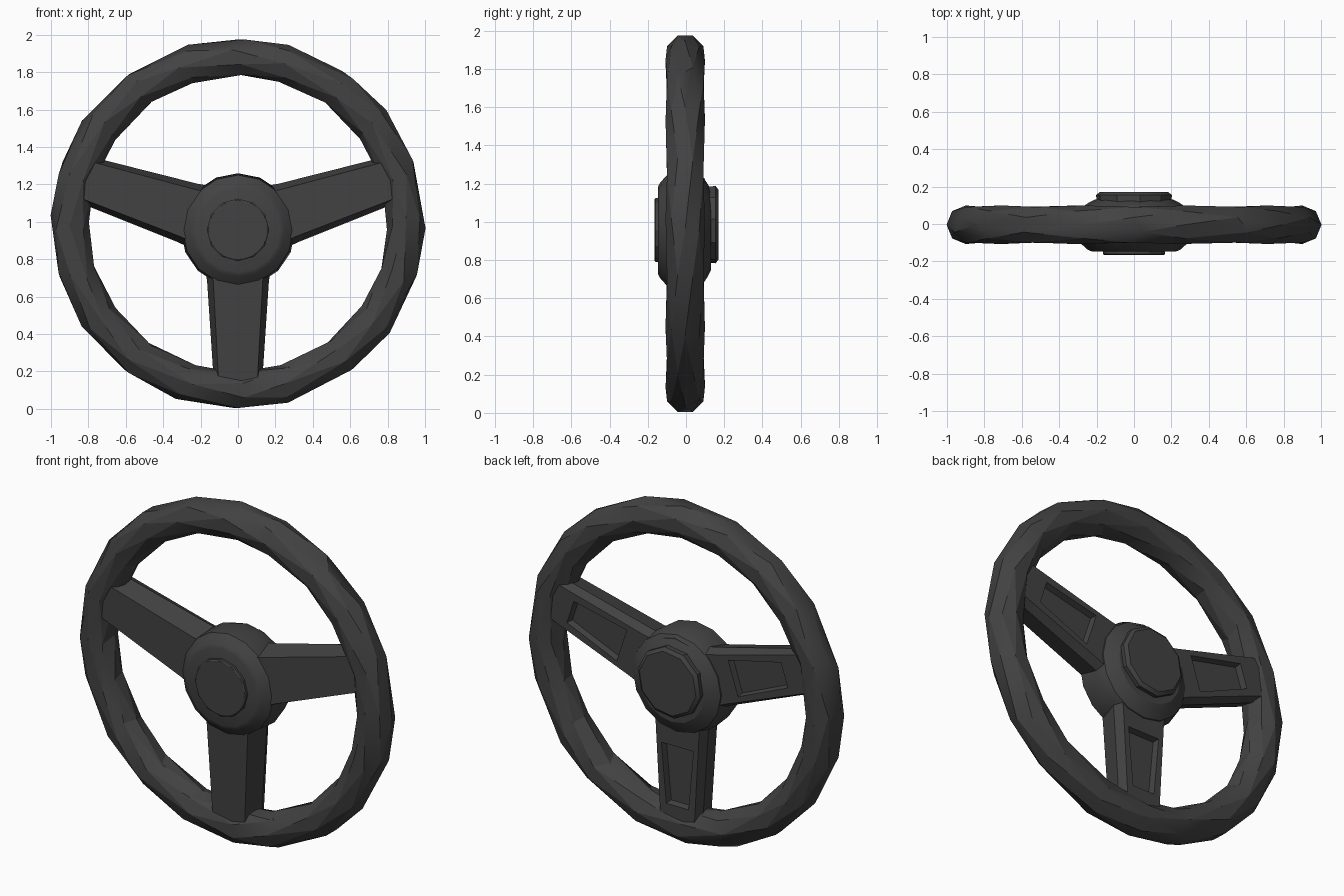
import bpy, bmesh, math, random
from mathutils import Matrix, Vector

random.seed(4)
cube = bpy.data.objects.get("Cube")
if cube:
    bpy.data.objects.remove(cube, do_unlink=True)

rubber = bpy.data.materials.new("charcoal rubber")
rubber.use_nodes = True
COLOR = (0.055, 0.055, 0.055, 1)
rubber.diffuse_color = COLOR
rubber.node_tree.nodes["Principled BSDF"].inputs["Base Color"].default_value = COLOR


def finish(name, bm, angle=25):
    bmesh.ops.recalc_face_normals(bm, faces=bm.faces)
    mesh = bpy.data.meshes.new(name)
    bm.to_mesh(mesh)
    bm.free()
    mesh.materials.append(rubber)
    ob = bpy.data.objects.new(name, mesh)
    bpy.context.collection.objects.link(ob)
    bpy.ops.object.select_all(action='DESELECT')
    ob.select_set(True)
    bpy.context.view_layer.objects.active = ob
    bpy.ops.object.shade_smooth_by_angle(angle=math.radians(angle))
    return ob


def lathe(name, profile, sides, z, turn=0.0):
    """Spin (radius, y) points about the y axis, closing both ends."""
    bm = bmesh.new()
    rings = []
    for r, y in profile:
        rings.append([bm.verts.new((r * math.cos(a), y, z + r * math.sin(a)))
                      for a in (turn + math.tau * i / sides for i in range(sides))])
    for a, b in zip(rings, rings[1:]):
        for i in range(sides):
            j = (i + 1) % sides
            bm.faces.new((a[i], a[j], b[j], b[i]))
    bm.faces.new(rings[0])
    bm.faces.new(rings[-1])
    return finish(name, bm)


# Chunky rim with slightly uneven facets
SEGMENTS, SIDES = 20, 8
bm = bmesh.new()
rings = []
for i in range(SEGMENTS):
    ring = []
    for k in range(SIDES):
        t = math.tau * (k + 0.5 * (i % 2)) / SIDES
        a = math.tau * (i + random.uniform(-0.15, 0.15)) / SEGMENTS
        r = 0.9 + 0.103 * math.cos(t)
        y = -0.004 + 0.103 * math.sin(t)
        ring.append(bm.verts.new((r * math.cos(a), y, 0.99 + 0.99 * r * math.sin(a))))
    rings.append(ring)
for i in range(SEGMENTS):
    a, b = rings[i], rings[(i + 1) % SEGMENTS]
    for k in range(SIDES):
        n = (k + 1) % SIDES
        if i % 2 == 0:
            bm.faces.new((a[k], a[n], b[k]))
            bm.faces.new((a[n], b[n], b[k]))
        else:
            bm.faces.new((a[k], b[n], b[k]))
            bm.faces.new((a[k], a[n], b[n]))
finish("rim", bm, 20)


# Tapered spokes with a recessed panel on the back
def spoke(name, degrees):
    bm = bmesh.new()
    sections = []
    for d, half, front in ((0.1, 0.19, -0.105), (0.28, 0.165, -0.1), (0.88, 0.125, -0.085)):
        outline = ((-half, 0.03), (-half * 0.8, front), (half * 0.8, front),
                   (half, 0.03), (half * 0.85, 0.08), (-half * 0.85, 0.08))
        sections.append([bm.verts.new((d, y, w)) for w, y in outline])
    panel = None
    for a, b in zip(sections, sections[1:]):
        for i in range(6):
            j = (i + 1) % 6
            f = bm.faces.new((a[i], a[j], b[j], b[i]))
            if i == 4:
                panel = f
    bm.faces.new(sections[0])
    bm.faces.new(sections[-1])
    bmesh.ops.recalc_face_normals(bm, faces=bm.faces)
    # Frame the panel, then sink it
    bmesh.ops.inset_region(bm, faces=[panel], thickness=0.05)
    for v in panel.verts:
        v.co.x = 0.38 if v.co.x < 0.6 else 0.73
    bmesh.ops.inset_region(bm, faces=[panel], thickness=0.012, depth=-0.035)
    turn = Matrix.Rotation(-math.radians(degrees), 4, 'Y')
    bm.transform(Matrix.Translation(Vector((0, 0, 0.96))) @ turn)
    finish(name, bm)


for name, angle in (("left_spoke", 18), ("right_spoke", 162), ("lower_spoke", 270)):
    spoke(name, angle)

# Hub body, raised front button and faceted rear cap
lathe("hub", [(0.225, -0.147), (0.238, -0.142), (0.25, -0.135), (0.295, -0.095),
              (0.305, 0.03), (0.285, 0.085), (0.24, 0.115), (0.21, 0.13)], 16, 0.955)
lathe("front_button", [(0.16, -0.165), (0.167, -0.16), (0.167, -0.1)], 12, 0.957)
lathe("rear_cap", [(0.2, 0.1), (0.205, 0.155), (0.185, 0.17)], 10, 0.985, 0.15)
lathe("hub_crown", [(0.19, -0.1), (0.215, -0.06), (0.215, 0.06), (0.19, 0.1)], 12, 1.035)
